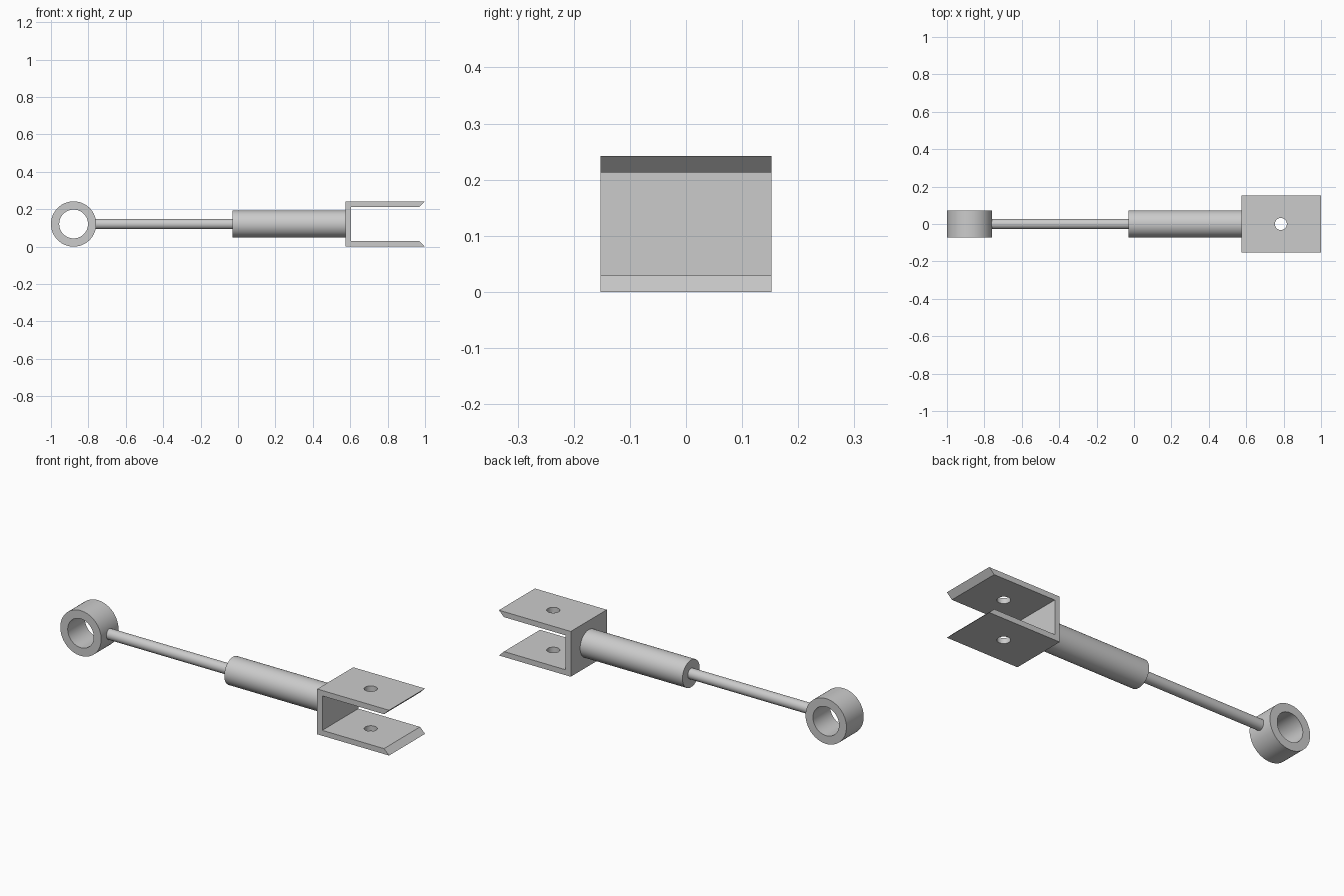
import bpy, bmesh, math
from mathutils import Matrix, Vector

cube = bpy.data.objects.get("Cube")
if cube:
    bpy.data.objects.remove(cube, do_unlink=True)

MID_Z = 0.121        # height of the shared centre line
SEGMENTS = 64

steel = bpy.data.materials.new("grey_steel")
steel.use_nodes = True
GREY = (0.6, 0.6, 0.6, 1)
steel.diffuse_color = GREY
steel.node_tree.nodes["Principled BSDF"].inputs["Base Color"].default_value = GREY


def finish(name, bm):
    """Turn a bmesh into a named steel object, smooth apart from its sharp edges."""
    bmesh.ops.recalc_face_normals(bm, faces=bm.faces)
    mesh = bpy.data.meshes.new(name)
    bm.to_mesh(mesh)
    bm.free()
    mesh.materials.append(steel)
    obj = bpy.data.objects.new(name, mesh)
    bpy.context.collection.objects.link(obj)
    bpy.ops.object.select_all(action='DESELECT')
    obj.select_set(True)
    bpy.context.view_layer.objects.active = obj
    bpy.ops.object.shade_smooth_by_angle(angle=math.radians(30))
    return obj


def lathe(name, profile, axis, centre, closed=False):
    """Spin (radius, along) points around an axis through centre."""
    bm = bmesh.new()
    verts = [bm.verts.new((r, 0, h)) for r, h in profile]
    pairs = list(zip(verts, verts[1:]))
    if closed:
        pairs.append((verts[-1], verts[0]))
    edges = [bm.edges.new(p) for p in pairs]
    bmesh.ops.spin(bm, geom=verts + edges, cent=(0, 0, 0), axis=(0, 0, 1),
                   angle=math.tau, steps=SEGMENTS, use_duplicate=False)
    bmesh.ops.remove_doubles(bm, verts=bm.verts, dist=1e-5)
    turn = Vector((0, 0, 1)).rotation_difference(Vector(axis)).to_matrix().to_4x4()
    bm.transform(Matrix.Translation(centre) @ turn)
    return finish(name, bm)


def rod(name, radius, start, end, axis, centre):
    return lathe(name, [(0, start), (radius, start), (radius, end), (0, end)], axis, centre)


# Eye ring with its bore running front to back
lathe("eye_ring", [(0.077, -0.073), (0.121, -0.073), (0.121, 0.073), (0.077, 0.073)],
      (0, 1, 0), (-0.879, 0, MID_Z), closed=True)

# Thin piston rod and thicker cylinder body on the centre line
rod("piston_rod", 0.028, -0.785, -0.02, (1, 0, 0), (0, 0, MID_Z))
rod("cylinder_body", 0.073, -0.03, 0.58, (1, 0, 0), (0, 0, MID_Z))

# Fork: U profile with bevelled tips, extruded across the width
upper = [(0.575, 0.121), (1.0, 0.121), (0.97, 0.092), (0.605, 0.092)]
outline = upper + [(x, -z) for x, z in reversed(upper)]
bm = bmesh.new()
face = bm.faces.new([bm.verts.new((x, -0.152, MID_Z + z)) for x, z in outline])
grown = bmesh.ops.extrude_face_region(bm, geom=[face])
bmesh.ops.translate(bm, vec=(0, 0.304, 0),
                    verts=[v for v in grown["geom"] if isinstance(v, bmesh.types.BMVert)])
fork = finish("fork_bracket", bm)

# Pin hole through both fork plates
cutter = rod("pin_hole_cutter", 0.032, -0.2, 0.2, (0, 0, 1), (0.785, 0, MID_Z))
cutter.hide_render = True
cut = fork.modifiers.new("pin_hole", 'BOOLEAN')
cut.operation = 'DIFFERENCE'
cut.solver = 'EXACT'
cut.object = cutter
bpy.ops.object.select_all(action='DESELECT')
fork.select_set(True)
bpy.context.view_layer.objects.active = fork
bpy.ops.object.modifier_apply(modifier=cut.name)
bpy.data.objects.remove(cutter, do_unlink=True)
bpy.ops.object.shade_smooth_by_angle(angle=math.radians(30))
